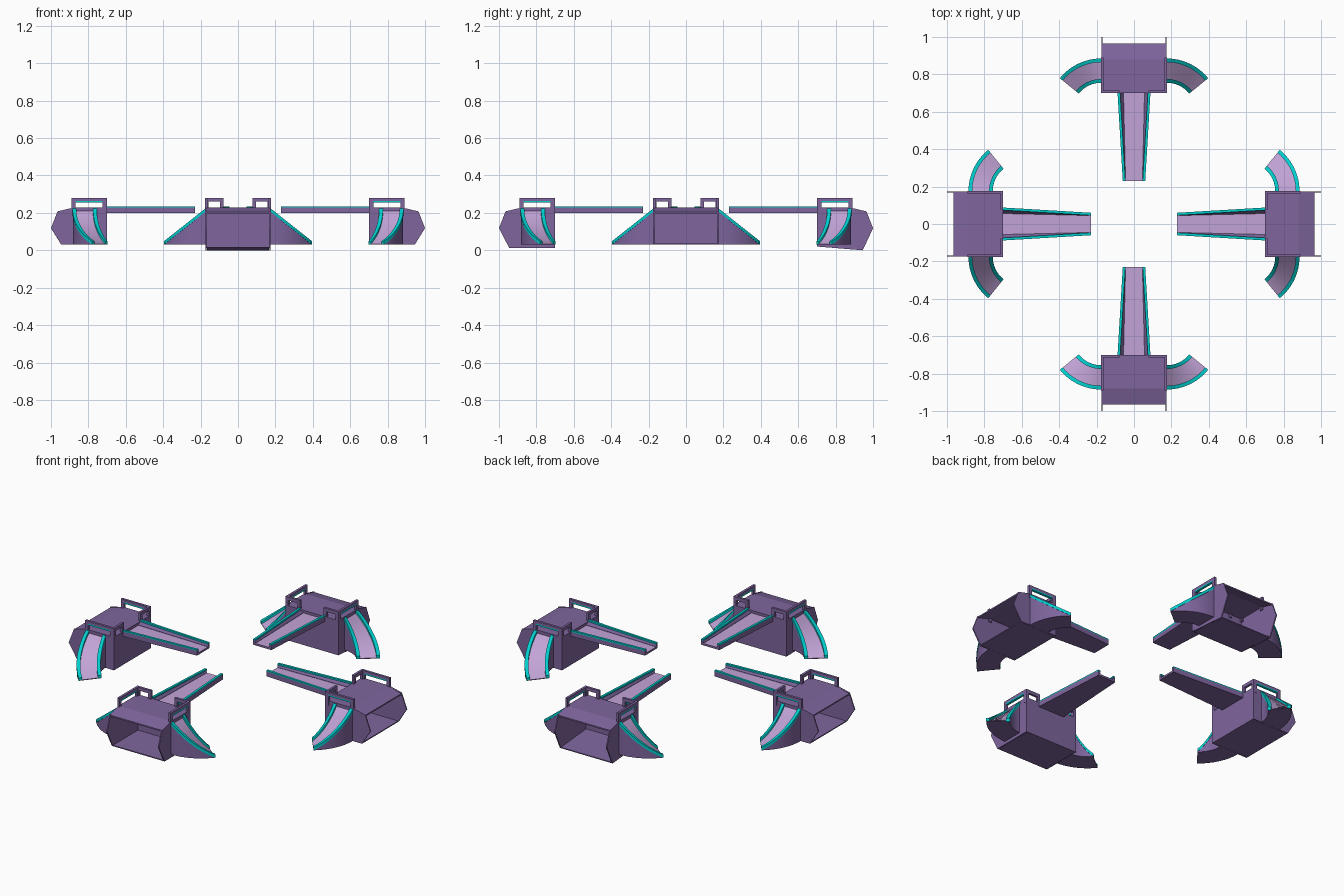
import bpy, bmesh, math
from mathutils import Matrix, Vector

cube = bpy.data.objects.get("Cube")
if cube:
    bpy.data.objects.remove(cube, do_unlink=True)


def material(name, rgb):
    m = bpy.data.materials.new(name)
    m.use_nodes = True
    m.diffuse_color = (*rgb, 1)
    m.node_tree.nodes["Principled BSDF"].inputs["Base Color"].default_value = (*rgb, 1)
    return m


PURPLE = material("dusty purple", (0.21, 0.13, 0.34))
LILAC = material("pale lilac", (0.54, 0.37, 0.68))
TEAL = material("bright teal", (0.0, 0.62, 0.62))


def loft(name, rings, turn, mat, top=None, smooth=False):
    """Solid through matching rings of (across, outward, up) points, turned to its side."""
    bm = bmesh.new()
    loops = [[bm.verts.new((x, -r, z)) for x, r, z in ring] for ring in rings]
    n = len(loops[0])
    for a, b in zip(loops, loops[1:]):
        for i in range(n):
            bm.faces.new((a[i], a[(i + 1) % n], b[(i + 1) % n], b[i]))
    bm.faces.new(loops[0])
    bm.faces.new(loops[-1])
    bmesh.ops.recalc_face_normals(bm, faces=bm.faces)
    bm.normal_update()
    if top:
        for f in bm.faces:
            f.material_index = int(f.normal.z > 0.3)
    bm.transform(Matrix.Rotation(turn, 4, 'Z'))
    me = bpy.data.meshes.new(name)
    bm.to_mesh(me)
    bm.free()
    me.materials.append(mat)
    if top:
        me.materials.append(top)
    ob = bpy.data.objects.new(name, me)
    bpy.context.collection.objects.link(ob)
    if smooth:
        bpy.ops.object.select_all(action='DESELECT')
        ob.select_set(True)
        bpy.context.view_layer.objects.active = ob
        bpy.ops.object.shade_smooth_by_angle(angle=math.radians(35))
    return ob


def box(name, x, r, z, turn, mat):
    ring = [(x[0], r[0]), (x[1], r[0]), (x[1], r[1]), (x[0], r[1])]
    return loft(name, [[(a, b, h) for a, b in ring] for h in z], turn, mat)


def extrude_across(name, profile, x0, x1, turn, mat):
    return loft(name, [[(x, r, z) for r, z in profile] for x in (x0, x1)], turn, mat)


def curved_ramp(label, s, turn):
    """Quarter-bend ramp with a lilac bed and raised teal edges."""
    sweep = math.radians(51)
    steps = 12

    def rings(r0, r1, low, high):
        out = []
        for i in range(steps + 1):
            a = sweep * i / steps
            z = 0.215 - 0.175 * math.sin(a) / math.sin(sweep)
            bottom = 0.03 if low is None else z + low
            out.append([(s * (0.175 + q * math.sin(a)), 0.6 + q * math.cos(a), h)
                        for q, h in ((r0, bottom), (r1, bottom), (r1, z + high), (r0, z + high))])
        return out

    loft(label + "_ramp", rings(0.157, 0.283, None, -0.006), turn, PURPLE, LILAC, True)
    for edge, q in (("inner", 0.155), ("outer", 0.265)):
        loft(f"{label}_ramp_{edge}_trim", rings(q, q + 0.02, -0.01, 0.008), turn, TEAL, None, True)


def walkway(label, turn):
    """Tapered bridge with a lilac deck between teal-topped curbs."""
    ends = ((0.70, 0.088, 0.056), (0.23, 0.060, 0.045))
    loft(label + "_walkway",
         [[(-w, r, 0.2), (w, r, 0.2), (w, r, 0.212), (-w, r, 0.212)] for r, w, _ in ends],
         turn, PURPLE, LILAC)
    for s in (-1, 1):
        loft(label + "_walkway_curb",
             [[(s * w, r, 0.2), (s * w, r, 0.229), (s * (w - 0.012), r, 0.229), (s * d, r, 0.214),
               (s * d, r, 0.2)] for r, w, d in ends], turn, PURPLE)
        loft(label + "_walkway_trim",
             [[(s * w, r, 0.226), (s * w, r, 0.235), (s * (w - 0.014), r, 0.235),
               (s * (w - 0.014), r, 0.226)] for r, w, d in ends], turn, TEAL)


def railings(label, s, turn):
    """Side gate over the ramp and a short rail beside the walkway."""
    x = sorted((s * 0.162, s * 0.176))
    for r in (0.705, 0.87):
        box(label + "_side_rail_post", x, (r, r + 0.02), (0.2, 0.28), turn, PURPLE)
    box(label + "_side_rail_bar", x, (0.705, 0.89), (0.264, 0.28), turn, PURPLE)
    box(label + "_side_rail_trim", x, (0.725, 0.87), (0.256, 0.264), turn, TEAL)
    for a, b in ((0.078, 0.096), (0.158, 0.176)):
        box(label + "_inner_rail_post", sorted((s * a, s * b)), (0.70, 0.714), (0.2, 0.28), turn, PURPLE)
    box(label + "_inner_rail_bar", sorted((s * 0.078, s * 0.176)), (0.70, 0.714), (0.26, 0.28), turn, PURPLE)


def station(label, turn, z_in, z_out):
    """Open-ended platform shell with all its attachments."""
    roof = [(0.70, 0.228), (0.88, 0.228), (0.965, 0.205)]
    extrude_across(label + "_roof", roof + [(r, z - 0.008) for r, z in reversed(roof)],
                   -0.17, 0.17, turn, PURPLE)
    box(label + "_inner_wall", (-0.17, 0.17), (0.70, 0.708), (z_in, 0.225), turn, PURPLE)
    extrude_across(label + "_floor", [(0.70, z_in), (0.945, z_out), (0.945, z_out + 0.006),
                                      (0.70, z_in + 0.006)], -0.167, 0.167, turn, PURPLE)
    side = [(0.70, z_in), (0.70, 0.228), (0.88, 0.228), (0.965, 0.208), (1.0, 0.118), (0.945, z_out)]
    for name, s in (("left", 1), ("right", -1)):
        tag = f"{label}_{name}"
        extrude_across(tag + "_wall", side, s * 0.168, s * 0.175, turn, PURPLE)
        curved_ramp(tag, s, turn)
        railings(tag, s, turn)
    walkway(label, turn)


# Four stations around the centre
station("front", 0, 0.012, 0.012)
station("left", math.pi / 2, 0.03, 0.03)
station("back", math.pi, 0.02, 0.0)
station("right", -math.pi / 2, 0.03, 0.03)
